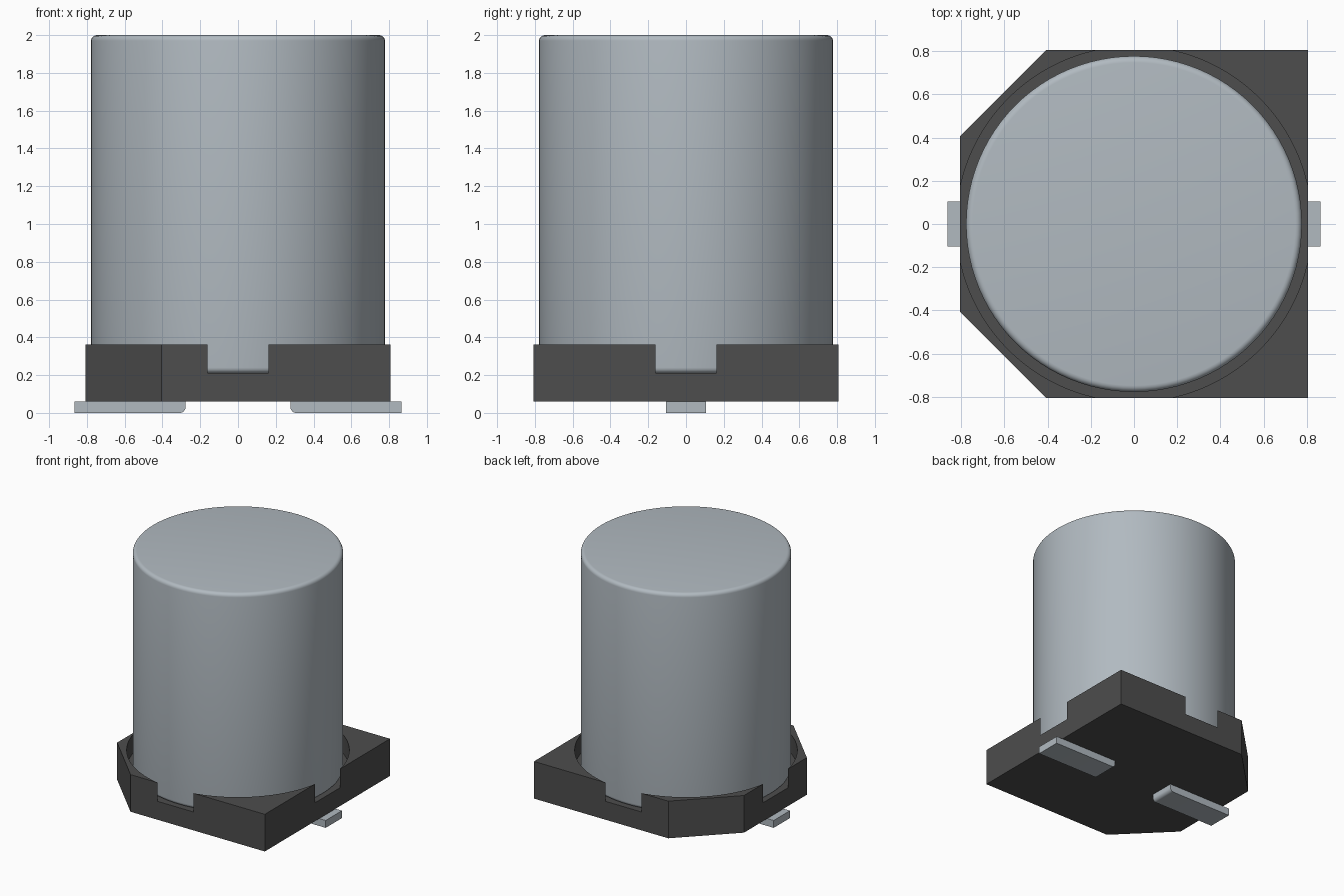
import bpy, bmesh, math

if "Cube" in bpy.data.objects:
    bpy.data.objects.remove(bpy.data.objects["Cube"], do_unlink=True)


def material(name, rgb):
    m = bpy.data.materials.new(name)
    m.use_nodes = True
    m.diffuse_color = (*rgb, 1)
    bsdf = next(n for n in m.node_tree.nodes if n.type == 'BSDF_PRINCIPLED')
    bsdf.inputs["Base Color"].default_value = (*rgb, 1)
    return m


def finish(name, bm, mat, smooth=False):
    bmesh.ops.recalc_face_normals(bm, faces=bm.faces)
    mesh = bpy.data.meshes.new(name)
    bm.to_mesh(mesh)
    bm.free()
    mesh.materials.append(mat)
    obj = bpy.data.objects.new(name, mesh)
    bpy.context.collection.objects.link(obj)
    if smooth:
        bpy.ops.object.select_all(action='DESELECT')
        obj.select_set(True)
        bpy.context.view_layer.objects.active = obj
        bpy.ops.object.shade_smooth_by_angle(angle=math.radians(35))
    return obj


def prism(points, direction):
    """Extrude a flat outline along a direction."""
    bm = bmesh.new()
    face = bm.faces.new([bm.verts.new(p) for p in points])
    ext = bmesh.ops.extrude_face_region(bm, geom=[face])
    verts = [v for v in ext["geom"] if isinstance(v, bmesh.types.BMVert)]
    bmesh.ops.translate(bm, verts=verts, vec=direction)
    return bm


def cylinder(radius, z0, z1, segments):
    ring = [(radius * math.cos(math.tau * i / segments),
             radius * math.sin(math.tau * i / segments), z0) for i in range(segments)]
    return prism(ring, (0, 0, z1 - z0))


silver = material("brushed_silver", (0.44, 0.49, 0.53))
black = material("matte_black_plastic", (0.075, 0.075, 0.075))

H, C = 0.807, 0.405               # base half width, start of the corner cuts
BASE_Z, FLOOR_Z, RIM_Z = 0.06, 0.21, 0.363

# Base plate with two cut corners
outline = [(H, -H), (H, H), (-C, H), (-H, C), (-H, -C), (-C, -H)]
base = finish("base_plate", prism([(x, y, BASE_Z) for x, y in outline],
                                  (0, 0, RIM_Z - BASE_Z)), black)

# Round pocket, wide enough to break through the four sides
cutter = finish("pocket_cutter", cylinder(0.823, FLOOR_Z, 0.6, 128), black)
cut = base.modifiers.new("pocket", 'BOOLEAN')
cut.operation, cut.solver, cut.object = 'DIFFERENCE', 'EXACT', cutter
bpy.context.view_layer.objects.active = base
bpy.ops.object.modifier_apply(modifier=cut.name)
bpy.data.objects.remove(cutter, do_unlink=True)
bpy.ops.object.select_all(action='DESELECT')
base.select_set(True)
bpy.ops.object.shade_smooth_by_angle(angle=math.radians(20))

# Can with rounded top and bottom rims
bm = cylinder(0.778, FLOOR_Z, 2.0, 96)
rims = [e for e in bm.edges if abs(e.verts[0].co.z - e.verts[1].co.z) < 0.001]
bmesh.ops.bevel(bm, geom=rims, offset=0.03, segments=5, profile=0.5, affect='EDGES')
finish("can", bm, silver, True)

# Flat leads, rounded on the lower inner edge
R = 0.03
for side, name in ((1, "left_lead"), (-1, "right_lead")):
    arc = [(0.278 + R - R * math.cos(a), R - R * math.sin(a))
           for a in (math.pi / 2 * i / 6 for i in range(7))]
    profile = [(0.865, BASE_Z), (0.278, BASE_Z)] + arc + [(0.865, 0)]
    finish(name, prism([(side * x, -0.105, z) for x, z in profile], (0, 0.21, 0)),
           silver, True)
